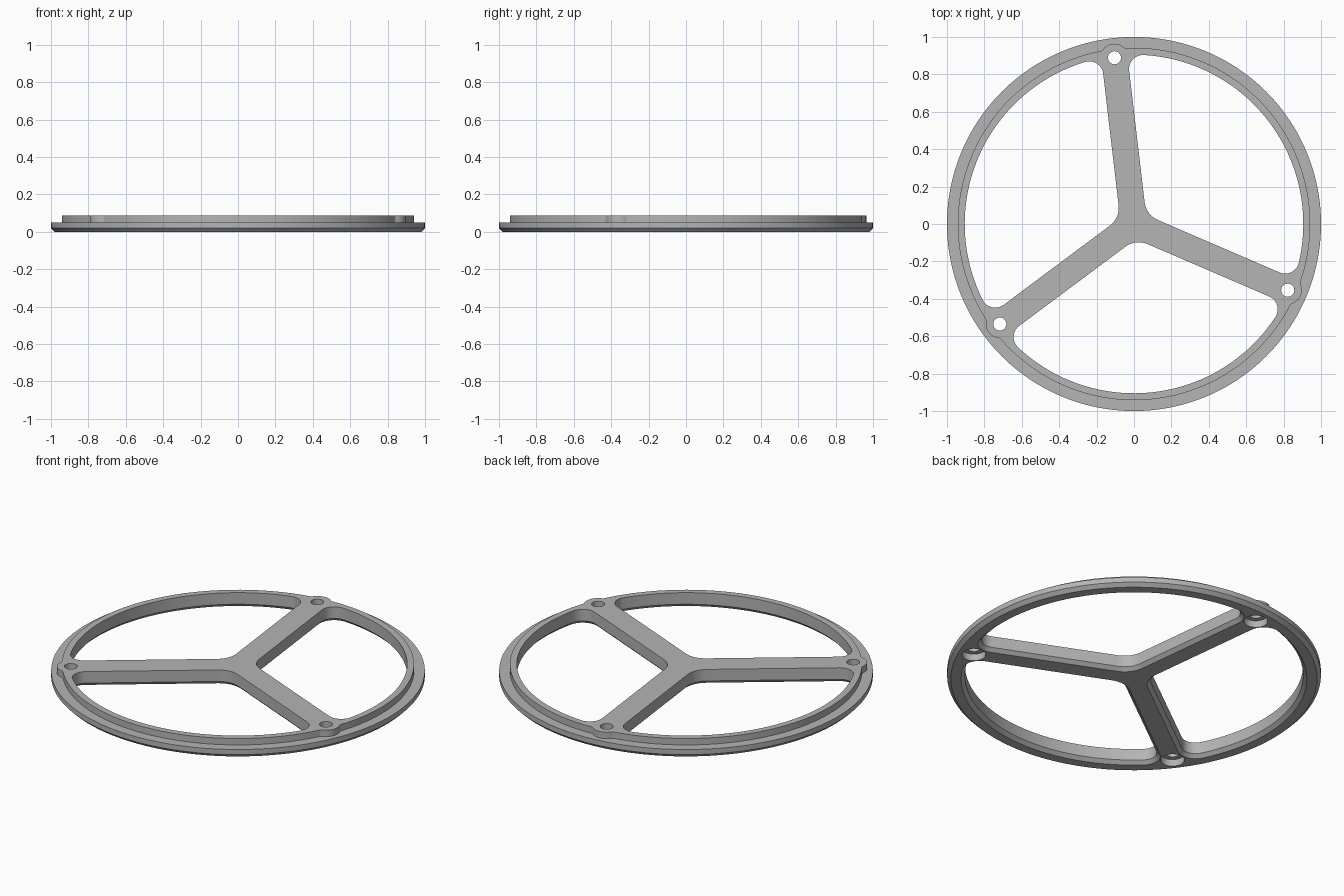
import bpy, bmesh, math
from mathutils import Vector

if "Cube" in bpy.data.objects:
    bpy.data.objects.remove(bpy.data.objects["Cube"])

# Main dimensions
R_OUT, R_STEP, R_IN = 1.0, 0.942, 0.905
Z_STEP, Z_TOP, CH = 0.05, 0.088, 0.02
HALF_W, HUB_FILLET, RIM_FILLET = 0.07, 0.12, 0.075
HOLE_POS, HOLE_R, BORE_R, BORE_DEPTH = 0.895, 0.035, 0.064, 0.04
BOSS_R, BOSS_FILLET = 0.075, 0.02
SPOKES = [math.radians(96.7 + 120 * k) for k in range(3)]
THIRD = math.radians(120)


def polar(r, a):
    return Vector((r * math.cos(a), r * math.sin(a)))


def arc(centre, r, a0, a1, n):
    return [centre + polar(r, a0 + (a1 - a0) * i / n) for i in range(n + 1)]


def turn(points, a):
    c, s = math.cos(a), math.sin(a)
    return [Vector((p.x * c - p.y * s, p.x * s + p.y * c)) for p in points]


def tidy(points):
    return [p for i, p in enumerate(points) if (p - points[i - 1]).length > 1e-5]


def circle(centre, r, n):
    return arc(centre, r, 0, 2 * math.pi, n)[:-1]


def window(grow):
    """Rounded opening between two spokes, grown outward by an offset."""
    hub = polar((HALF_W + HUB_FILLET) / math.sin(THIRD / 2), THIRD / 2)
    y = HALF_W + RIM_FILLET
    d = R_IN - RIM_FILLET
    a = math.asin(y / d)
    rf = RIM_FILLET + grow
    q = math.pi / 2
    return tidy(arc(hub, HUB_FILLET + grow, THIRD + q, 3 * q, 10)
                + arc(polar(d, a), rf, -q, a, 12)
                + arc(Vector((0, 0)), R_IN + grow, a, THIRD - a, 48)
                + arc(polar(d, THIRD - a), rf, THIRD - a, THIRD + q, 12))


def raised_outline():
    """Raised rim circle with a blended boss bump at every spoke."""
    d = R_STEP + BOSS_FILLET
    phi = math.acos((d * d + HOLE_POS ** 2 - (BOSS_R + BOSS_FILLET) ** 2)
                    / (2 * d * HOLE_POS))
    boss = Vector((HOLE_POS, 0))
    v = polar(d, phi) - boss
    psi = math.atan2(v.y, v.x)
    part = (arc(polar(d, -phi), BOSS_FILLET, math.pi - phi, math.pi - psi, 6)
            + arc(boss, BOSS_R, -psi, psi, 14)
            + arc(polar(d, phi), BOSS_FILLET, math.pi + psi, math.pi + phi, 6)
            + arc(Vector((0, 0)), R_STEP, phi, THIRD - phi, 48))
    return tidy([p for a in SPOKES for p in turn(part, a)])


bm = bmesh.new()


def ring(points, z):
    verts = [bm.verts.new((p.x, p.y, z)) for p in points]
    return [bm.edges.new((verts[i - 1], verts[i])) for i in range(len(verts))], verts


def wall(a, b):
    n = len(a[1])
    for i in range(n):
        bm.faces.new((a[1][i - 1], a[1][i], b[1][i], b[1][i - 1]))


def fill(loops):
    bmesh.ops.triangle_fill(bm, edges=[e for l in loops for e in l[0]],
                            use_beauty=True, normal=(0, 0, 1))


# Flange with chamfered lower edge, then the raised rim
O = Vector((0, 0))
base = ring(circle(O, R_OUT - CH, 160), 0)
low = ring(circle(O, R_OUT, 160), CH)
step = ring(circle(O, R_OUT, 160), Z_STEP)
rim_low = ring(raised_outline(), Z_STEP)
rim_top = ring(raised_outline(), Z_TOP)
wall(base, low)
wall(low, step)
wall(rim_low, rim_top)
fill([step, rim_low])

bottom, top = [base], [rim_top]
for a in SPOKES:
    # Window between spokes, chamfered underneath
    w0 = ring(turn(window(CH), a), 0)
    w1 = ring(turn(window(0), a), CH)
    w2 = ring(turn(window(0), a), Z_TOP)
    wall(w0, w1)
    wall(w1, w2)
    # Screw hole with a counterbore from below
    c = polar(HOLE_POS, a)
    b0 = ring(circle(c, BORE_R, 32), 0)
    b1 = ring(circle(c, BORE_R, 32), BORE_DEPTH)
    h1 = ring(circle(c, HOLE_R, 32), BORE_DEPTH)
    h2 = ring(circle(c, HOLE_R, 32), Z_TOP)
    wall(b0, b1)
    wall(b1, h1)
    wall(h1, h2)
    bottom += [w0, b0]
    top += [w2, h2]

# Flat underside and top
fill(bottom)
fill(top)
bmesh.ops.recalc_face_normals(bm, faces=bm.faces[:])

mesh = bpy.data.meshes.new("spoked_ring")
bm.to_mesh(mesh)
bm.free()
grey = bpy.data.materials.new("plain grey")
grey.diffuse_color = (0.46, 0.46, 0.46, 1)
grey.use_nodes = True
grey.node_tree.nodes["Principled BSDF"].inputs["Base Color"].default_value = grey.diffuse_color
mesh.materials.append(grey)
obj = bpy.data.objects.new("spoked_ring", mesh)
bpy.context.collection.objects.link(obj)
bpy.context.view_layer.objects.active = obj
obj.select_set(True)
bpy.ops.object.shade_smooth_by_angle(angle=math.radians(30))
